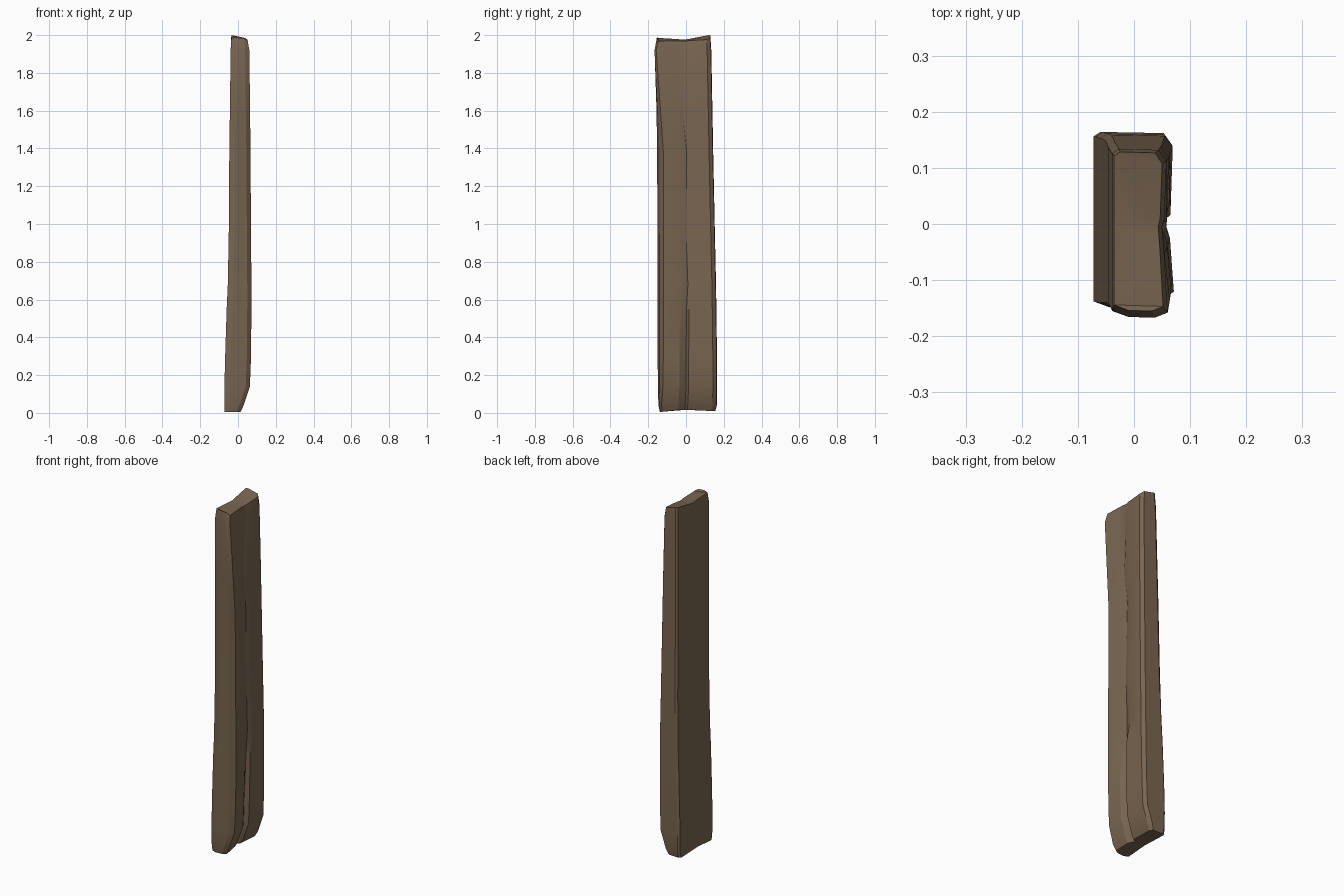
import bpy, bmesh

# Cross-sections up the plank:
# z, back x, front x, -y back edge, -y front edge, groove y, groove x, +y edge
sections = [
    (0.04, -0.072, 0.030, -0.143, -0.130, -0.005, 0.000, 0.163),
    (0.14, -0.072, 0.063, -0.146, -0.122, 0.000, 0.035, 0.164),
    (0.30, -0.068, 0.069, -0.147, -0.120, 0.000, 0.040, 0.164),
    (0.55, -0.060, 0.071, -0.148, -0.120, 0.003, 0.049, 0.161),
    (0.68, -0.054, 0.071, -0.148, -0.120, 0.010, 0.053, 0.159),
    (0.95, -0.049, 0.069, -0.148, -0.120, 0.000, 0.053, 0.153),
    (1.38, -0.046, 0.066, -0.150, -0.120, 0.004, 0.047, 0.144),
    (1.60, -0.043, 0.064, -0.153, -0.135, -0.018, 0.050, 0.140),
    (1.92, -0.039, 0.060, -0.163, -0.158, -0.005, 0.050, 0.134),
]


def ring(z, xb, xf, ya, yf, yg, xg, yb):
    lip = 0.035 if 0.6 < z < 1.5 else 0.014
    return [
        (xb, ya + 0.008, z), (xb + 0.03, ya - 0.003, z),
        (xf - 0.022, (ya + yf) / 2 - 0.006, z), (xf, yf, z),
        (xf - 0.007, yg - 0.035, z), (xg, yg, z), (xf - 0.006, yg + lip, z),
        (xf - 0.002, yb - 0.022, z), (xf - 0.016, yb - 0.002, z),
        (xb + 0.012, yb, z), (xb, yb - 0.008, z), (xb, yg, z),
    ]


rings = [ring(*s) for s in sections]

# Worn bottom end, inset from the first section
bottom = [(x * 0.85 - 0.011, y * 0.95, 0.006 + (0.010 if abs(y) < 0.06 else 0.004 * (y > 0)))
          for x, y, z in rings[0]]
rings.insert(0, bottom)

# Broken top end: two raised corners with a dip in the middle
tops = [1.985, 1.987, 1.983, 1.968, 1.970, 1.968, 1.970, 1.976, 1.985, 1.998, 2.0, 1.976]
rings.append([(x * 0.88 - 0.001, y * (0.93 if y < 0 else 0.96), t)
              for (x, y, z), t in zip(rings[-1], tops)])
# raise the whole back edge to the full end height
n = len(tops)

bm = bmesh.new()
loops = [[bm.verts.new(p) for p in r] for r in rings]
for lo, hi in zip(loops, loops[1:]):
    for i in range(n):
        j = (i + 1) % n
        bm.faces.new((lo[i], lo[j], hi[j], hi[i]))


# End caps: strips joining the back edge to the grooved front
def cap(v):
    for ids in ((0, 1, 2, 3), (0, 3, 4), (0, 4, 11), (11, 4, 5), (11, 5, 6),
                (11, 6, 10), (10, 6, 7), (10, 7, 8, 9)):
        bm.faces.new([v[i] for i in ids])


cap(loops[0])
cap(loops[-1])
bmesh.ops.recalc_face_normals(bm, faces=bm.faces)

mesh = bpy.data.meshes.new("wooden_plank")
bm.to_mesh(mesh)
bm.free()
plank = bpy.data.objects.new("wooden_plank", mesh)
bpy.context.collection.objects.link(plank)

# Brown timber
wood = bpy.data.materials.new("timber")
wood.diffuse_color = (0.19, 0.13, 0.08, 1)
mesh.materials.append(wood)

# Soft shading along the grain, crisp worn edges
bpy.context.view_layer.objects.active = plank
plank.select_set(True)
bpy.ops.object.shade_smooth_by_angle(angle=0.4)
